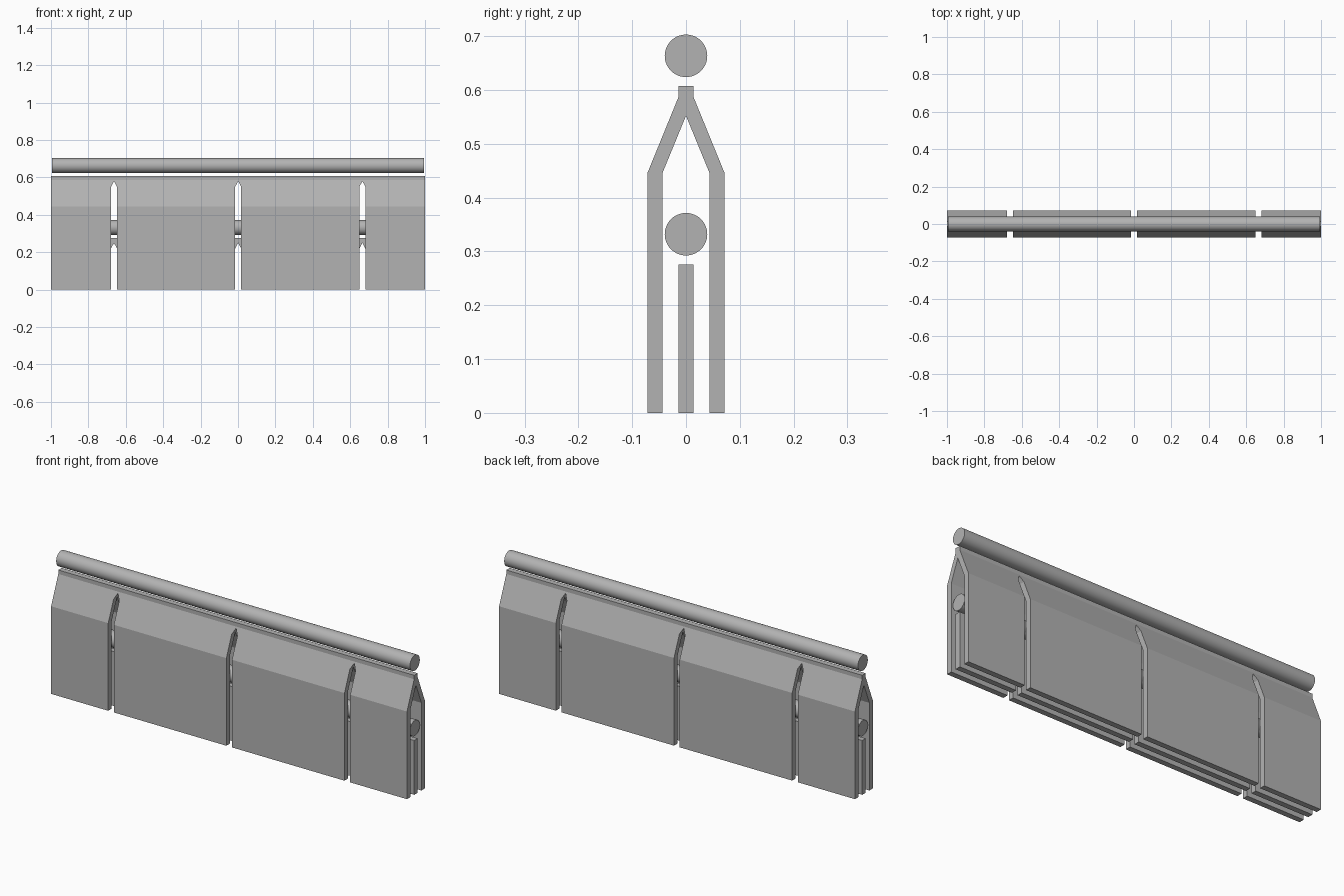
import bpy
import math

if "Cube" in bpy.data.objects:
    bpy.data.objects.remove(bpy.data.objects["Cube"])

grey = bpy.data.materials.new("plain grey")
grey.use_nodes = True
COLOUR = (0.45, 0.45, 0.45, 1)
grey.diffuse_color = COLOUR
grey.node_tree.nodes["Principled BSDF"].inputs["Base Color"].default_value = COLOUR

SLOT_XS = (-0.663, 0.001, 0.665)


def prism(name, outlines, place, low, high):
    """Extrude closed outlines; place(u, v, w) maps outline and depth to xyz."""
    verts, faces = [], []
    for outline in outlines:
        n, base = len(outline), len(verts)
        verts += [place(u, v, w) for w in (low, high) for u, v in outline]
        faces.append([base + i for i in range(n)])
        faces.append([base + n + i for i in reversed(range(n))])
        for i in range(n):
            j = (i + 1) % n
            faces.append([base + j, base + i, base + n + i, base + n + j])
    mesh = bpy.data.meshes.new(name)
    mesh.from_pydata(verts, [], faces)
    mesh.materials.append(grey)
    obj = bpy.data.objects.new(name, mesh)
    bpy.context.collection.objects.link(obj)
    # Make every face point outward
    bpy.context.view_layer.objects.active = obj
    bpy.ops.object.select_all(action="DESELECT")
    obj.select_set(True)
    bpy.ops.object.mode_set(mode="EDIT")
    bpy.ops.mesh.select_all(action="SELECT")
    bpy.ops.mesh.normals_make_consistent(inside=False)
    bpy.ops.object.mode_set(mode="OBJECT")
    return obj


def along_x(u, v, w):
    return (w, u, v)


def along_y(u, v, w):
    return (u, w, v)


def cut_slots(target, shoulder, tip):
    """Cut pointed slots, open at the bottom, right through the target."""
    h = 0.016
    outlines = [[(x - h, -0.1), (x + h, -0.1), (x + h, shoulder), (x, tip),
                 (x - h, shoulder)] for x in SLOT_XS]
    cutter = prism("slot_cutter", outlines, along_y, -0.2, 0.2)
    cutter.hide_render = True
    mod = target.modifiers.new("slots", "BOOLEAN")
    mod.operation = "DIFFERENCE"
    mod.solver = "EXACT"
    mod.object = cutter
    bpy.context.view_layer.objects.active = target
    bpy.ops.object.modifier_apply(modifier=mod.name)
    bpy.data.objects.remove(cutter)


def rod(name, z):
    bpy.ops.mesh.primitive_cylinder_add(vertices=64, radius=0.0395, depth=1.988,
                                        location=(0, 0, z),
                                        rotation=(0, math.pi / 2, 0))
    obj = bpy.context.object
    obj.name = name
    obj.data.materials.append(grey)
    bpy.ops.object.shade_smooth_by_angle(angle=math.radians(30))


# Folded outer cover: two walls meeting in a ridge
right_half = [(0.014, 0.607), (0.014, 0.587), (0.072, 0.445), (0.072, 0),
              (0.044, 0), (0.044, 0.445)]
left_half = [(-y, z) for y, z in reversed(right_half)]
cover = prism("outer_cover", [right_half + [(0, 0.552)] + left_half], along_x, -1, 1)
cut_slots(cover, 0.55, 0.58)

# Inner board between the walls
board = prism("inner_board", [[(-0.014, 0), (0.014, 0), (0.014, 0.276), (-0.014, 0.276)]],
              along_x, -1, 1)
cut_slots(board, 0.22, 0.25)

# Rods above the ridge and above the inner board
rod("top_rod", 0.6635)
rod("inner_rod", 0.332)
